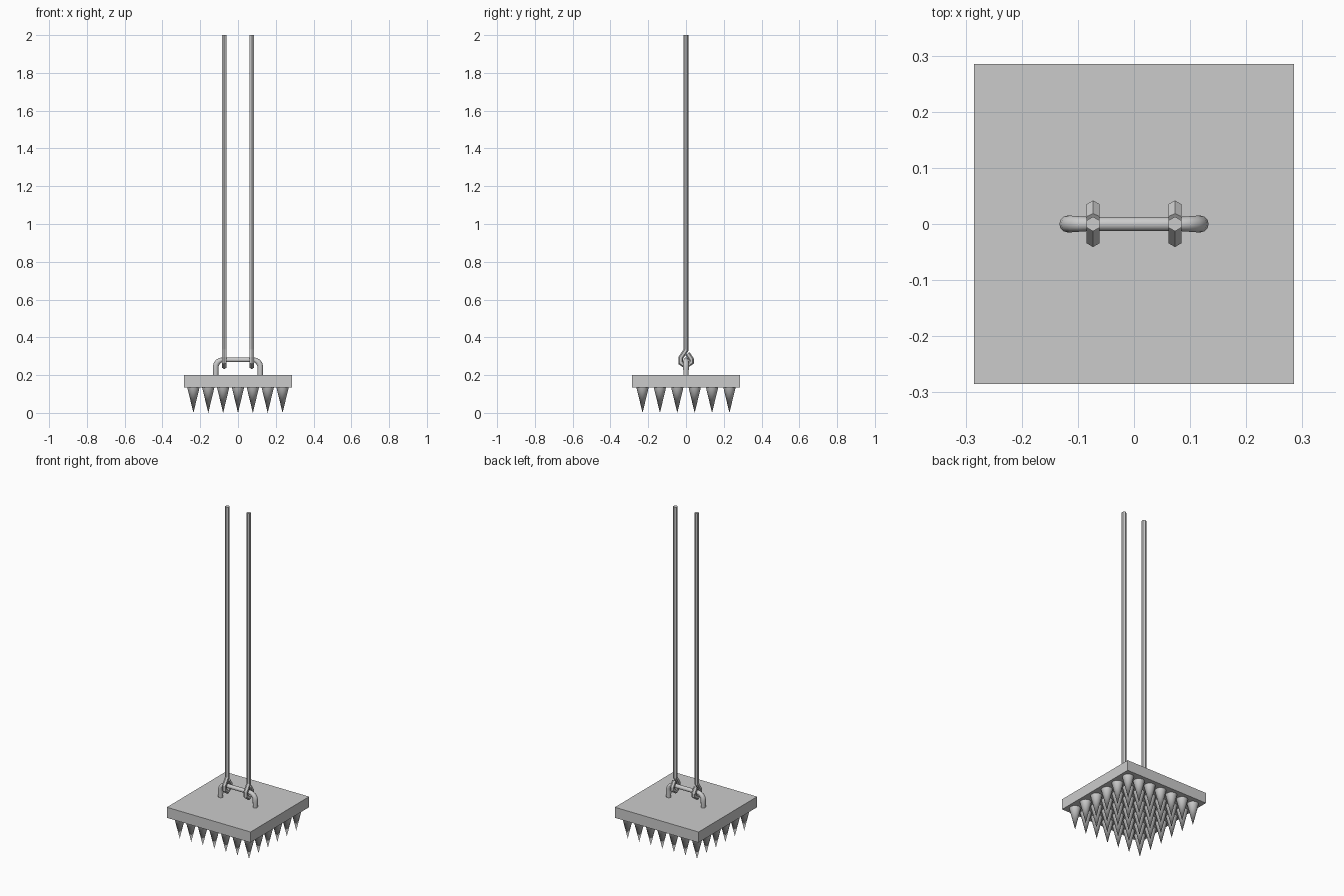
import bpy, bmesh, math
from mathutils import Vector

if "Cube" in bpy.data.objects:
    bpy.data.objects.remove(bpy.data.objects["Cube"])


def make_object(name, bm, smooth=None):
    bmesh.ops.recalc_face_normals(bm, faces=bm.faces[:])
    me = bpy.data.meshes.new(name)
    bm.to_mesh(me)
    bm.free()
    ob = bpy.data.objects.new(name, me)
    bpy.context.collection.objects.link(ob)
    if smooth:
        bpy.ops.object.select_all(action='DESELECT')
        ob.select_set(True)
        bpy.context.view_layer.objects.active = ob
        bpy.ops.object.shade_smooth_by_angle(angle=math.radians(smooth))
    return ob


def tube(bm, points, radii, axis, sides):
    """Mitred tube along a planar path; axis is the plane normal."""
    pts = [Vector(p) for p in points]
    axis = Vector(axis)
    rings = []
    for i, p in enumerate(pts):
        a = (p - pts[max(i - 1, 0)]).normalized()
        b = (pts[min(i + 1, len(pts) - 1)] - p).normalized()
        t = (a + b).normalized()
        miter = 1 / max(t.dot(b if b.length else a), 0.6)
        side = axis.cross(t)
        ring = []
        for k in range(sides):
            ang = 2 * math.pi * k / sides
            ring.append(bm.verts.new(p + radii[i] * (side * math.cos(ang) * miter
                                                     + axis * math.sin(ang))))
        rings.append(ring)
    for r, s in zip(rings, rings[1:]):
        for k in range(sides):
            n = (k + 1) % sides
            bm.faces.new((r[k], r[n], s[n], s[k]))
    bm.faces.new(rings[0])
    bm.faces.new(rings[-1])


# Heavy square plate
bm = bmesh.new()
bmesh.ops.create_cube(bm, size=1)
for v in bm.verts:
    v.co = Vector((v.co.x * 0.57, v.co.y * 0.57, 0.1675 + v.co.z * 0.065))
make_object("plate", bm)

# Grid of spikes under the plate
bm = bmesh.new()
SIDES, R = 16, 0.033
for i in range(7):
    for j in range(6):
        x, y = -0.236 + i * 0.472 / 6, -0.23 + j * 0.46 / 5
        tip = bm.verts.new((x, y, 0))
        ring = [bm.verts.new((x + R * math.cos(2 * math.pi * k / SIDES),
                              y + R * math.sin(2 * math.pi * k / SIDES), 0.137))
                for k in range(SIDES)]
        bm.faces.new(ring)
        for k in range(SIDES):
            bm.faces.new((ring[k], tip, ring[(k + 1) % SIDES]))
make_object("spikes", bm, 40)

# Staple-shaped handle on top of the plate
half = [(0.118, 0.19), (0.118, 0.225)]
half += [(0.080 + 0.038 * math.cos(a), 0.243 + 0.038 * math.sin(a))
         for a in (math.radians(d) for d in (0, 22, 45, 68, 90))]
path = [(-x, 0, z) for x, z in half] + [(x, 0, z) for x, z in reversed(half)]
rad = [0.0135, 0.0145, 0.015, 0.015, 0.0145, 0.0135, 0.0125]
bm = bmesh.new()
tube(bm, path, rad + rad[::-1], (0, 1, 0), 12)
make_object("handle", bm, 40)

# Two long rods hooked around the handle
hook = [(0, 2.0), (0, 0.333), (-0.028, 0.292), (-0.028, 0.266), (-0.002, 0.247),
        (0.029, 0.268), (0.029, 0.283), (0.008, 0.314)]
for name, x in (("left_rod", -0.073), ("right_rod", 0.073)):
    bm = bmesh.new()
    tube(bm, [(x, y, z) for y, z in hook], [0.013] * len(hook), (1, 0, 0), 6)
    make_object(name, bm)
